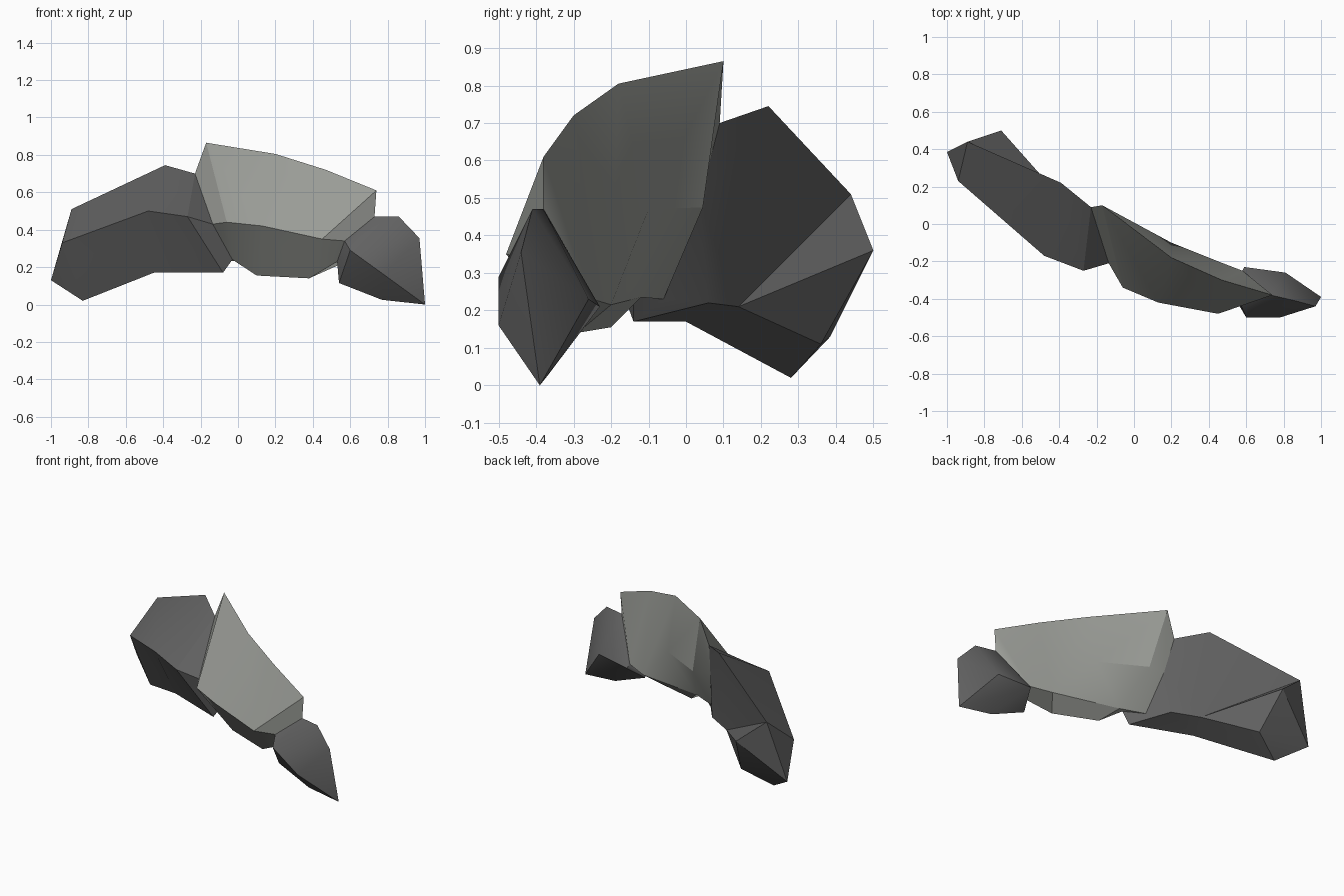
import bpy, bmesh, math

if "Cube" in bpy.data.objects:
    bpy.data.objects.remove(bpy.data.objects["Cube"])


def material(name, rgb):
    m = bpy.data.materials.new(name)
    m.diffuse_color = (*rgb, 1.0)
    m.use_nodes = True
    m.node_tree.nodes["Principled BSDF"].inputs["Base Color"].default_value = m.diffuse_color
    return m


LIGHT = material("light grey stone", (0.32, 0.33, 0.305))
DARK = material("dark grey stone", (0.12, 0.12, 0.12))


def part(name, points, mat, faces=None):
    """Chunk from named corner points: given faces, or the convex hull."""
    bm = bmesh.new()
    v = {k: bm.verts.new(co) for k, co in points.items()}
    if faces:
        for f in faces.split(","):
            bm.faces.new([v[k] for k in f.split()])
    else:
        bmesh.ops.convex_hull(bm, input=list(bm.verts))
        loose = [x for x in bm.verts if not x.link_faces]
        bmesh.ops.delete(bm, geom=loose, context='VERTS')
        bmesh.ops.dissolve_limit(bm, angle_limit=math.radians(3),
                                 verts=bm.verts[:], edges=bm.edges[:])
    bmesh.ops.recalc_face_normals(bm, faces=bm.faces[:])
    mesh = bpy.data.meshes.new(name)
    bm.to_mesh(mesh)
    bm.free()
    mesh.materials.append(mat)
    ob = bpy.data.objects.new(name, mesh)
    bpy.context.collection.objects.link(ob)
    bpy.ops.object.select_all(action='DESELECT')
    ob.select_set(True)
    bpy.context.view_layer.objects.active = ob
    bpy.ops.object.shade_smooth_by_angle(angle=math.radians(30))


# Seams shared by neighbouring chunks
left_seam = dict(
    W=(-0.23, 0.09, 0.70), X=(-0.135, -0.21, 0.43), R0=(-0.03, -0.14, 0.24),
    S2=(-0.14, -0.06, 0.23), Y=(-0.20, 0.035, 0.49))
right_seam = dict(
    T=(0.73, -0.38, 0.47), V1=(0.57, -0.43, 0.34),
    V2=(0.53, -0.38, 0.23), S=(0.58, -0.25, 0.23))

# Long bent chunk on the left, open at the shared seam
part("left_chunk", dict(
    left_seam,
    A=(-0.39, 0.22, 0.745), B=(-0.89, 0.44, 0.51), D=(-0.94, 0.23, 0.33),
    E=(-0.48, -0.17, 0.50), F=(-0.27, -0.25, 0.47), G=(-1.0, 0.385, 0.13),
    H=(-0.83, 0.28, 0.02), I=(-0.45, 0.0, 0.17), J=(-0.08, -0.14, 0.17),
    K=(-0.71, 0.50, 0.36), M=(-0.65, 0.36, 0.11), N=(-0.39, 0.14, 0.21),
    O=(-0.23, 0.06, 0.22)), DARK,
    "B D E A,A E F W,W F X,F J X,X J R0,"
    "D G H,D H I E,E I J F,H M N I,I N O J,J O S2 R0,"
    "B G D,B K G,K M G,G M H,K M N,B K N,B N A,A N Y W,N O Y,O S2 Y")

# Tall middle chunk with a curved face, open at the shared seam
part("middle_chunk", dict(
    left_seam, **right_seam,
    P1=(-0.17, 0.10, 0.865), P2=(0.20, -0.18, 0.805),
    P3=(0.47, -0.30, 0.72), P4=(0.74, -0.38, 0.61),
    Q1=(-0.06, -0.34, 0.44), Q2=(0.13, -0.42, 0.42), Q3=(0.45, -0.48, 0.35),
    R1=(0.10, -0.20, 0.155), R2=(0.38, -0.29, 0.14),
    S0=(0.45, -0.20, 0.215), S1=(0.01, -0.12, 0.235),
    U=(-0.08, 0.045, 0.475), U2=(0.20, -0.10, 0.47)), LIGHT,
    "P1 Q1 Q2 P2,P2 Q2 Q3 P3,P3 Q3 P4,Q1 R0 R1 Q2,Q2 R1 R2 Q3,"
    "P4 Q3 V1 T,Q3 R2 V2 V1,R1 S1 S0 R2,R0 S2 S1 R1,R2 S0 S V2,"
    "P1 P2 U2 U,P2 P3 S0 U2,U U2 S1,U2 S0 S1,P3 P4 S S0,P4 T S,"
    "P1 W X Q1,Q1 X R0,P1 U Y W,U S1 S2 Y,T V1 V2 S")

# Pointed chunk on the right
part("right_tip", dict(
    right_seam,
    A=(1.0, -0.39, 0.0), B=(0.97, -0.44, 0.355), C=(0.86, -0.41, 0.47),
    D=(0.60, -0.50, 0.29), E=(0.78, -0.50, 0.16), F=(0.54, -0.35, 0.115),
    G=(0.77, -0.37, 0.025), H=(0.81, -0.26, 0.23), I=(0.59, -0.23, 0.21)),
    DARK)
